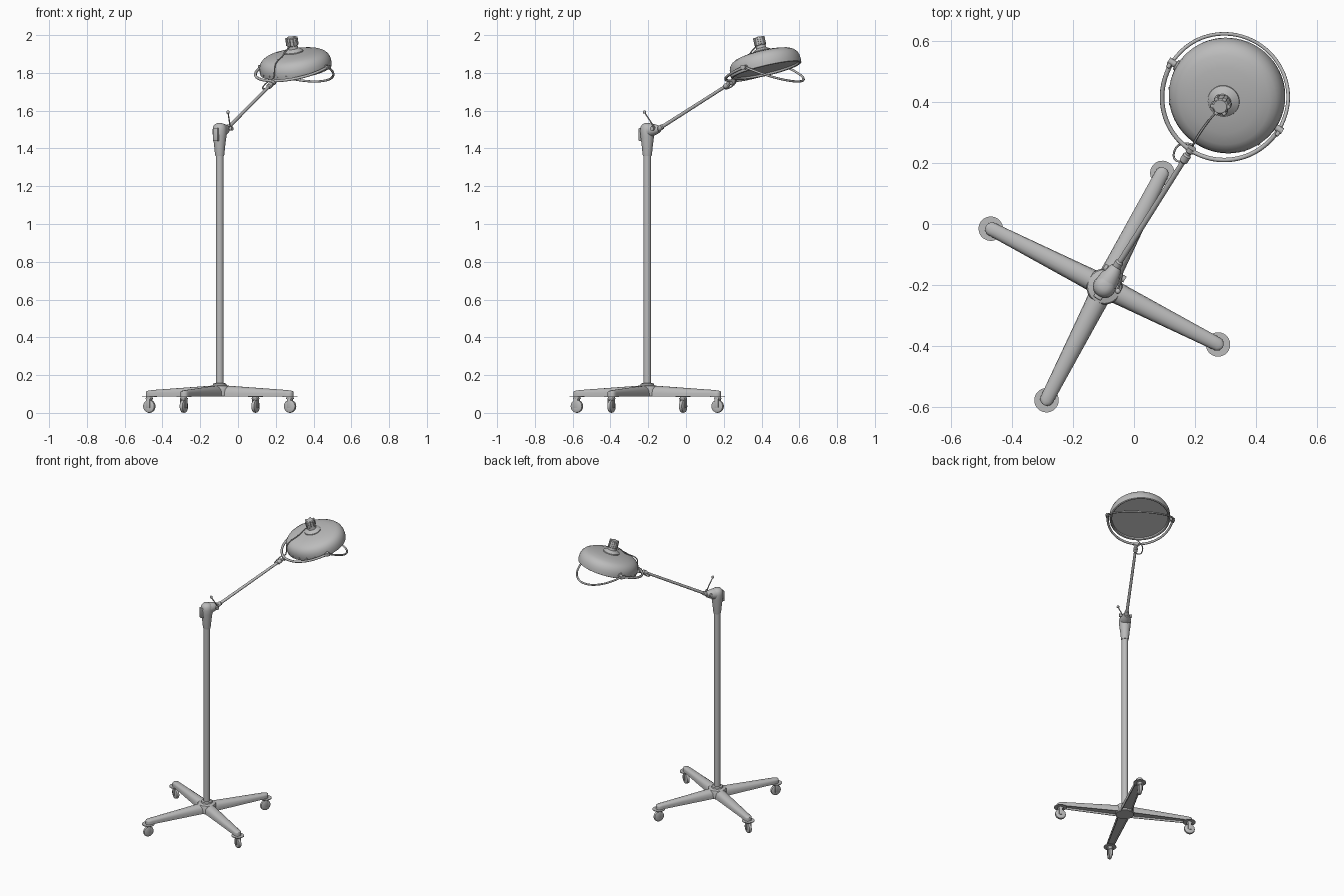
import bpy, bmesh, math
from mathutils import Matrix, Vector

cube = bpy.data.objects.get("Cube")
if cube:
    bpy.data.objects.remove(cube)

GREY = (0.5, 0.5, 0.5, 1)
mat = bpy.data.materials.new("satin_grey")
mat.use_nodes = True
mat.diffuse_color = GREY
mat.node_tree.nodes["Principled BSDF"].inputs["Base Color"].default_value = GREY


def finish(ob, angle=35):
    ob.data.materials.clear()
    ob.data.materials.append(mat)
    bpy.ops.object.select_all(action='DESELECT')
    ob.select_set(True)
    bpy.context.view_layer.objects.active = ob
    bpy.ops.object.shade_smooth_by_angle(angle=math.radians(angle))
    return ob


def from_bmesh(name, bm, matrix=Matrix()):
    bmesh.ops.remove_doubles(bm, verts=bm.verts, dist=1e-5)
    bmesh.ops.recalc_face_normals(bm, faces=bm.faces)
    bm.transform(matrix)
    mesh = bpy.data.meshes.new(name)
    bm.to_mesh(mesh)
    bm.free()
    ob = bpy.data.objects.new(name, mesh)
    bpy.context.collection.objects.link(ob)
    return finish(ob)


def lathe(name, profile, matrix=Matrix(), steps=32):
    """Spin (radius, height) points about local z; open ends are capped."""
    bm = bmesh.new()
    pts = [(0, profile[0][1])] + profile + [(0, profile[-1][1])]
    vs = [bm.verts.new((r, 0, z)) for r, z in pts]
    es = [bm.edges.new(e) for e in zip(vs, vs[1:]) if (e[0].co - e[1].co).length > 1e-6]
    bmesh.ops.spin(bm, geom=vs + es, cent=(0, 0, 0), axis=(0, 0, 1),
                   angle=math.tau, steps=steps)
    return from_bmesh(name, bm, matrix)


def rod(name, a, b, profile, steps=20):
    """Lathe whose local z runs from a to b; profile heights are fractions."""
    a, b = Vector(a), Vector(b)
    d = b - a
    m = Matrix.Translation(a) @ d.to_track_quat('Z', 'Y').to_matrix().to_4x4()
    return lathe(name, [(r, t * d.length) for r, t in profile], m, steps)


def tube(name, points, radius):
    cu = bpy.data.curves.new(name, 'CURVE')
    cu.dimensions = '3D'
    cu.bevel_depth, cu.bevel_resolution = radius, 2
    cu.use_fill_caps = True
    sp = cu.splines.new('NURBS')
    sp.points.add(len(points) - 1)
    for p, co in zip(sp.points, points):
        p.co = (*co, 1)
    sp.use_endpoint_u, sp.order_u, sp.resolution_u = True, 4, 6
    ob = bpy.data.objects.new(name, cu)
    bpy.context.collection.objects.link(ob)
    bpy.ops.object.select_all(action='DESELECT')
    ob.select_set(True)
    bpy.context.view_layer.objects.active = ob
    bpy.ops.object.convert(target='MESH')
    return finish(bpy.context.object, 50)


def box(name, size, matrix, bevel=0.004):
    bm = bmesh.new()
    bmesh.ops.create_cube(bm, size=1, matrix=Matrix.Diagonal((*size, 1)))
    bmesh.ops.bevel(bm, geom=bm.edges[:], offset=bevel, segments=2, affect='EDGES', profile=0.5)
    return from_bmesh(name, bm, matrix)


def at(x, y, z, turn=0):
    return Matrix.Translation((x, y, z)) @ Matrix.Rotation(math.radians(turn), 4, 'Z')


PX, PY = -0.097, -0.205   # column position
ARM = 58                  # heading of the arm
LEG_REACH = 0.418


# Base legs: lofted arches with a hollow underside
def leg(name, matrix):
    bm = bmesh.new()
    stations = [(0.0, 0.038, 0.145), (0.08, 0.034, 0.142), (0.40, 0.023, 0.121)]
    for k in range(1, 6):
        a = k * math.pi / 10.5
        stations.append((0.413 + 0.023 * math.sin(a), 0.023 * math.cos(a), 0.12 - 0.0015 * k))
    rings = []
    for s, w, top in stations:
        sec = [(-w, 0.088)]
        for k in range(9):
            a = math.pi * (1 - k / 8)
            sec.append((w * math.cos(a), 0.105 + (top - 0.105) * math.sin(a) ** 0.8))
        sec.append((w, 0.088))
        rings.append([bm.verts.new((s, y, z)) for y, z in sec])
    for r0, r1 in zip(rings, rings[1:]):
        for i in range(len(r0) - 1):
            bm.faces.new((r0[i], r0[i + 1], r1[i + 1], r1[i]))
    bm.faces.new(rings[0])
    bm.faces.new(rings[-1])
    under = bm.faces.new([r[0] for r in rings] + [r[-1] for r in reversed(rings)])
    bmesh.ops.recalc_face_normals(bm, faces=bm.faces)
    bmesh.ops.inset_region(bm, faces=[under], thickness=0.005)
    bmesh.ops.translate(bm, verts=bmesh.ops.extrude_discrete_faces(bm, faces=[under])["faces"][0].verts,
                        vec=(0, 0, 0.012))
    from_bmesh(name, bm, matrix)


WHEEL = [(0.012, -0.012), (0.027, -0.011), (0.033, -0.008), (0.035, 0),
         (0.033, 0.008), (0.027, 0.011), (0.012, 0.012)]
for i in range(4):
    turn = -27 + 90 * i
    base = at(PX, PY, 0, turn)
    leg(f"base_leg_{i + 1}", base)
    end = base @ Matrix.Translation((LEG_REACH, 0, 0))
    # Caster: bumper disc, stem, fork cheeks and wheel
    lathe(f"caster_disc_{i + 1}", [(0.04, 0.083), (0.04, 0.087)], end)
    lathe(f"caster_stem_{i + 1}", [(0.012, 0.066), (0.018, 0.076), (0.018, 0.084)], end, 20)
    side = Matrix.Rotation(math.pi / 2, 4, 'X')
    lathe(f"caster_wheel_{i + 1}", WHEEL, end @ Matrix.Translation((0, 0, 0.035)) @ side, 28)
    for s in (-1, 1):
        box(f"caster_fork_{i + 1}_{'a' if s < 0 else 'b'}", (0.022, 0.004, 0.052),
            end @ Matrix.Translation((0, s * 0.015, 0.052)), 0.0015)
    box(f"caster_crown_{i + 1}", (0.03, 0.034, 0.006), end @ Matrix.Translation((0, 0, 0.076)), 0.002)

# Hub and column
lathe("base_hub", [(0.056, 0.086), (0.059, 0.09), (0.059, 0.135), (0.055, 0.142),
                   (0.036, 0.147), (0.034, 0.156), (0.022, 0.158)], at(PX, PY, 0))
lathe("column", [(0.0205, 0.15), (0.0205, 1.37)], at(PX, PY, 0))
lathe("column_head", [(0.023, 1.36), (0.025, 1.37), (0.03, 1.42), (0.036, 1.465), (0.038, 1.495),
                      (0.035, 1.515), (0.026, 1.528), (0.012, 1.534)], at(PX, PY, 0))

# Elbow: nose towards the arm, rear cover, clamp pin and lever
pole = at(PX, PY, 0, ARM)
nose = lambda x, z: pole @ Vector((x, 0, z))
rod("elbow_nose", nose(0.0, 1.495), nose(0.075, 1.503),
    [(0.036, 0), (0.034, 0.4), (0.026, 0.75), (0.018, 1)])
box("elbow_cover", (0.022, 0.03, 0.07), pole @ Matrix.Translation((-0.036, 0, 1.474)), 0.005)
rod("elbow_pin", pole @ Vector((0.055, -0.045, 1.505)), pole @ Vector((0.055, 0.036, 1.505)),
    [(0.011, 0), (0.011, 0.15), (0.007, 0.16), (0.007, 0.85), (0.011, 0.86), (0.011, 1)])
tip = Vector((-0.053, -0.22, 1.592))
rod("clamp_lever", (-0.04, -0.165, 1.508), tip, [(0.004, 0), (0.003, 1)], 10)
lathe("lever_ball", [(0.009 * math.sin(a), -0.009 * math.cos(a))
                     for a in [math.pi * k / 8 for k in range(1, 8)]], Matrix.Translation(tip), 14)

# Arm with socket and swivel at its end
A, B = Vector((-0.06, -0.145, 1.503)), Vector((0.19, 0.25, 1.755))
rod("arm", A, B, [(0.014, 0), (0.014, 0.05), (0.0095, 0.06), (0.0085, 0.88), (0.014, 0.89),
                  (0.014, 0.935), (0.009, 0.945), (0.009, 0.96), (0.016, 0.97), (0.016, 1)])

# Lamp head, tilted about the pivot axis
lamp = at(0.308, 0.426, 1.812, ARM) @ Matrix.Rotation(math.radians(-15.5), 4, 'Y')
lathe("lamp_dome", [(0.176, 0.012), (0.178, 0.002), (0.184, -0.001), (0.19, 0.002), (0.192, 0.02),
                    (0.190, 0.042), (0.183, 0.061), (0.17, 0.076), (0.15, 0.087),
                    (0.11, 0.096), (0.055, 0.102)], lamp, 64)
lathe("lamp_collar", [(0.053, 0.1), (0.052, 0.107), (0.036, 0.118), (0.028, 0.122),
                      (0.026, 0.14)], lamp)
lathe("lamp_knob", [(0.024, 0.135), (0.029, 0.139), (0.027, 0.178), (0.022, 0.183)], lamp, 24)
for i in range(6):
    grip = lamp @ Matrix.Rotation(i * math.tau / 6, 4, 'Z')
    box(f"knob_grip_{i + 1}", (0.012, 0.014, 0.044), grip @ Matrix.Translation((0.027, 0, 0.161)), 0.003)

# Small studs round the near rim
for i in range(9):
    a = math.radians(180 + 16 * (i - 4))
    out = Vector((math.cos(a), math.sin(a), 0))
    low = Vector((0, 0, 0.018))
    rod(f"rim_stud_{i + 1}", lamp @ (out * 0.188 + low), lamp @ (out * 0.195 + low),
        [(0.004, 0), (0.004, 1)], 8)

# Yoke (near half) and handle (far half) drop away from the pivots
ring = at(0.30, 0.42, 1.832, ARM)


def half_hoop(sign, r, drop):
    angles = [math.pi * (k / 16 - 0.5) for k in range(17)]
    return [ring @ Vector((sign * r * math.cos(a), 0.208 * math.sin(a),
                           -drop * math.cos(a))) for a in angles]


tube("yoke", half_hoop(-1, 0.213, 0.075), 0.0075)
tube("handle", half_hoop(1, 0.203, 0.078), 0.006)
for s, label in ((-1, "front"), (1, "back")):
    rod(f"pivot_{label}", ring @ Vector((0, s * 0.18, 0)), ring @ Vector((0, s * 0.22, 0)),
        [(0.018, 0), (0.018, 0.3), (0.011, 0.35), (0.011, 1)])
    box(f"pivot_block_{label}", (0.034, 0.014, 0.022), ring @ Matrix.Translation((-0.006, s * 0.21, -0.003)))

# Cable from the knob over the dome, looping back into the arm
tube("cable", [lamp @ Vector(p) for p in
               ((-0.02, 0, 0.14), (-0.055, 0.004, 0.135), (-0.08, 0.008, 0.106),
                (-0.15, 0.012, 0.098), (-0.198, 0.008, 0.075), (-0.205, 0.006, 0.01))] +
     [(0.155, 0.27, 1.755), (0.125, 0.24, 1.72), (0.13, 0.2, 1.71), (0.165, 0.205, 1.725)], 0.0035)
